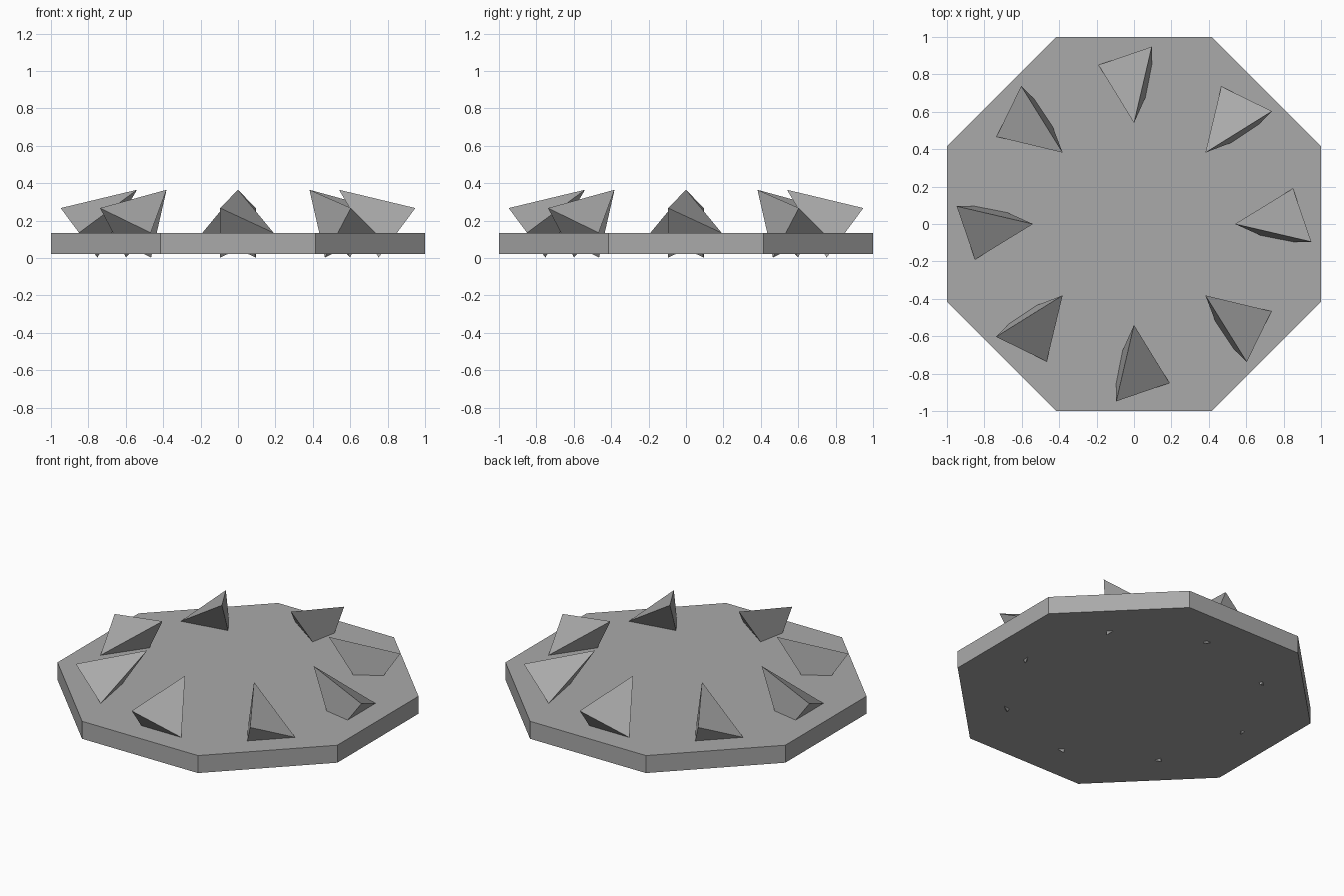
import bpy, bmesh, math
from mathutils import Matrix, Vector

if "Cube" in bpy.data.objects:
    bpy.data.objects.remove(bpy.data.objects["Cube"])

grey = bpy.data.materials.new("stone_grey")
grey.diffuse_color = (0.4, 0.4, 0.4, 1)
grey.use_nodes = True
grey.node_tree.nodes["Principled BSDF"].inputs["Base Color"].default_value = grey.diffuse_color

TOP, BOTTOM = 0.135, 0.022


def cone(name, sides, r1, r2, depth, matrix):
    bm = bmesh.new()
    bmesh.ops.create_cone(bm, cap_ends=True, segments=sides, radius1=r1,
                          radius2=r2, depth=depth, matrix=matrix)
    bmesh.ops.remove_doubles(bm, verts=bm.verts, dist=1e-5)
    bmesh.ops.recalc_face_normals(bm, faces=bm.faces)
    mesh = bpy.data.meshes.new(name)
    bm.to_mesh(mesh)
    bm.free()
    mesh.materials.append(grey)
    obj = bpy.data.objects.new(name, mesh)
    bpy.context.collection.objects.link(obj)
    return obj


# Octagonal plate with flat sides facing the axes
turn = Matrix.Rotation(math.pi / 8, 4, 'Z')
radius = 1 / math.cos(math.pi / 8)
plate_place = Matrix.Translation((0, 0, (TOP + BOTTOM) / 2)) @ turn
cone("plate", 8, radius, radius, TOP - BOTTOM, plate_place)

# Ring of three-sided spikes leaning inward, their bases centred on the plate top
base = Vector((0, -0.85, TOP))
tip = Vector((0, -0.54, 0.365))
axis = (tip - base).normalized()
side = Vector((1, 0, 0))              # one base corner points sideways
up = axis.cross(side)
frame = Matrix((side, up, axis)).transposed().to_4x4()
length = (tip - base).length
# create_cone puts its first corner on +Y, so turn that corner onto the side axis
bm = bmesh.new()
bmesh.ops.create_cone(bm, segments=3, radius1=1, radius2=0, depth=1)
first = min(bm.verts, key=lambda v: v.co.z).co
offset = Matrix.Rotation(-math.atan2(first.y, first.x), 4, 'Z')
bm.free()
for i in range(8):
    place = (Matrix.Rotation(i * math.pi / 4, 4, 'Z')
             @ Matrix.Translation((base + tip) / 2) @ frame @ offset)
    cone(f"spike_{i + 1}", 3, 0.19, 0, length, place)
